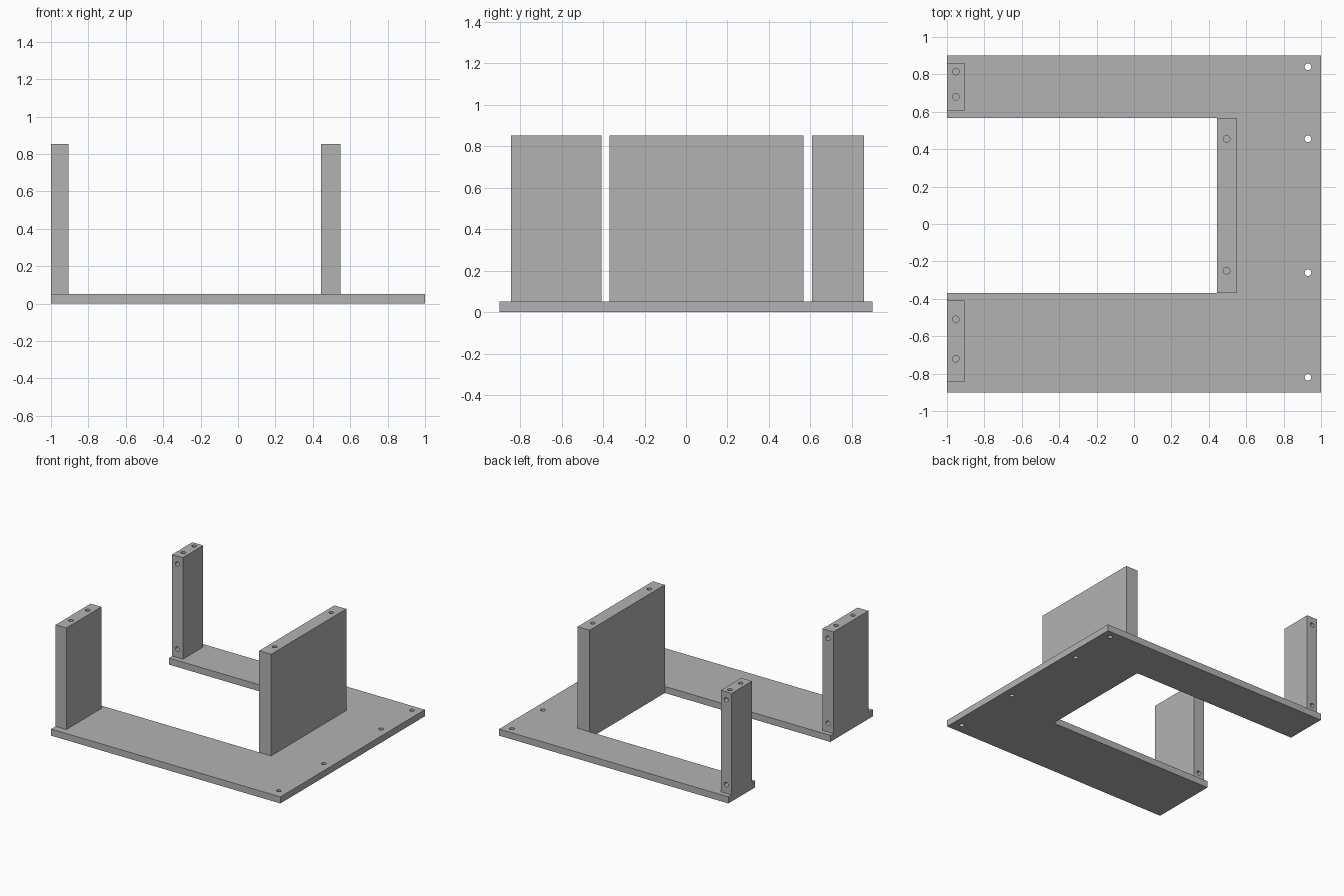
import bpy
import bmesh
from mathutils import Matrix, Vector

cube = bpy.data.objects.get("Cube")
if cube:
    bpy.data.objects.remove(cube, do_unlink=True)

PLATE_TOP = 0.052
WALL_TOP = 0.853
HOLE_RADIUS = 0.018
BLIND = 0.08

# Single flat grey
grey = bpy.data.materials.new("plain grey")
grey.use_nodes = True
colour = (0.45, 0.45, 0.45, 1)
grey.diffuse_color = colour
grey.node_tree.nodes["Principled BSDF"].inputs["Base Color"].default_value = colour


def make_object(name, bm):
    bmesh.ops.recalc_face_normals(bm, faces=bm.faces)
    mesh = bpy.data.meshes.new(name)
    bm.to_mesh(mesh)
    bm.free()
    mesh.materials.append(grey)
    obj = bpy.data.objects.new(name, mesh)
    bpy.context.collection.objects.link(obj)
    return obj


def slab(name, outline, bottom, top):
    """Extrude a flat outline upwards."""
    bm = bmesh.new()
    face = bm.faces.new([bm.verts.new((x, y, bottom)) for x, y in outline])
    grown = bmesh.ops.extrude_face_region(bm, geom=[face])["geom"]
    verts = [v for v in grown if isinstance(v, bmesh.types.BMVert)]
    bmesh.ops.translate(bm, verts=verts, vec=(0, 0, top - bottom))
    return make_object(name, bm)


def upright(name, x0, x1, y0, y1):
    return slab(name, [(x0, y0), (x1, y0), (x1, y1), (x0, y1)], PLATE_TOP, WALL_TOP)


def drill(obj, centre, axis, depth):
    """Cut a round hole reaching depth to each side of centre."""
    bm = bmesh.new()
    turn = Vector((0, 0, 1)).rotation_difference(Vector(axis)).to_matrix().to_4x4()
    bmesh.ops.create_cone(bm, cap_ends=True, segments=16, radius1=HOLE_RADIUS,
                          radius2=HOLE_RADIUS, depth=2 * depth,
                          matrix=Matrix.Translation(centre) @ turn)
    cutter = make_object("hole_cutter", bm)
    cutter.hide_render = True
    mod = obj.modifiers.new("hole", 'BOOLEAN')
    mod.operation = 'DIFFERENCE'
    mod.solver = 'EXACT'
    mod.object = cutter
    bpy.context.view_layer.objects.active = obj
    bpy.ops.object.modifier_apply(modifier=mod.name)
    bpy.data.objects.remove(cutter, do_unlink=True)


# U-shaped base plate, open to the right-hand side
base = slab("base_plate",
            [(-1, -0.9), (1, -0.9), (1, 0.9), (-1, 0.9),
             (-1, 0.567), (0.444, 0.567), (0.444, -0.37), (-1, -0.37)],
            0, PLATE_TOP)
for y in (-0.82, -0.26, 0.455, 0.84):
    drill(base, (0.93, y, 0), (0, 0, 1), 0.2)

# Upright panels with blind screw holes in their top edges
wall = upright("centre_wall", 0.444, 0.548, -0.37, 0.567)
back_post = upright("back_post", -1, -0.906, 0.607, 0.86)
front_post = upright("front_post", -1, -0.906, -0.845, -0.408)
for obj, x, ys in ((wall, 0.495, (-0.25, 0.455)),
                   (back_post, -0.953, (0.68, 0.815)),
                   (front_post, -0.953, (-0.72, -0.51))):
    for y in ys:
        drill(obj, (x, y, WALL_TOP), (0, 0, 1), BLIND)

# Side holes: right through the narrow post, blind in the wide one
for z in (0.12, 0.79):
    drill(back_post, (-0.953, 0.73, z), (0, 1, 0), 0.2)
    drill(front_post, (-0.953, -0.408, z), (0, 1, 0), BLIND)
